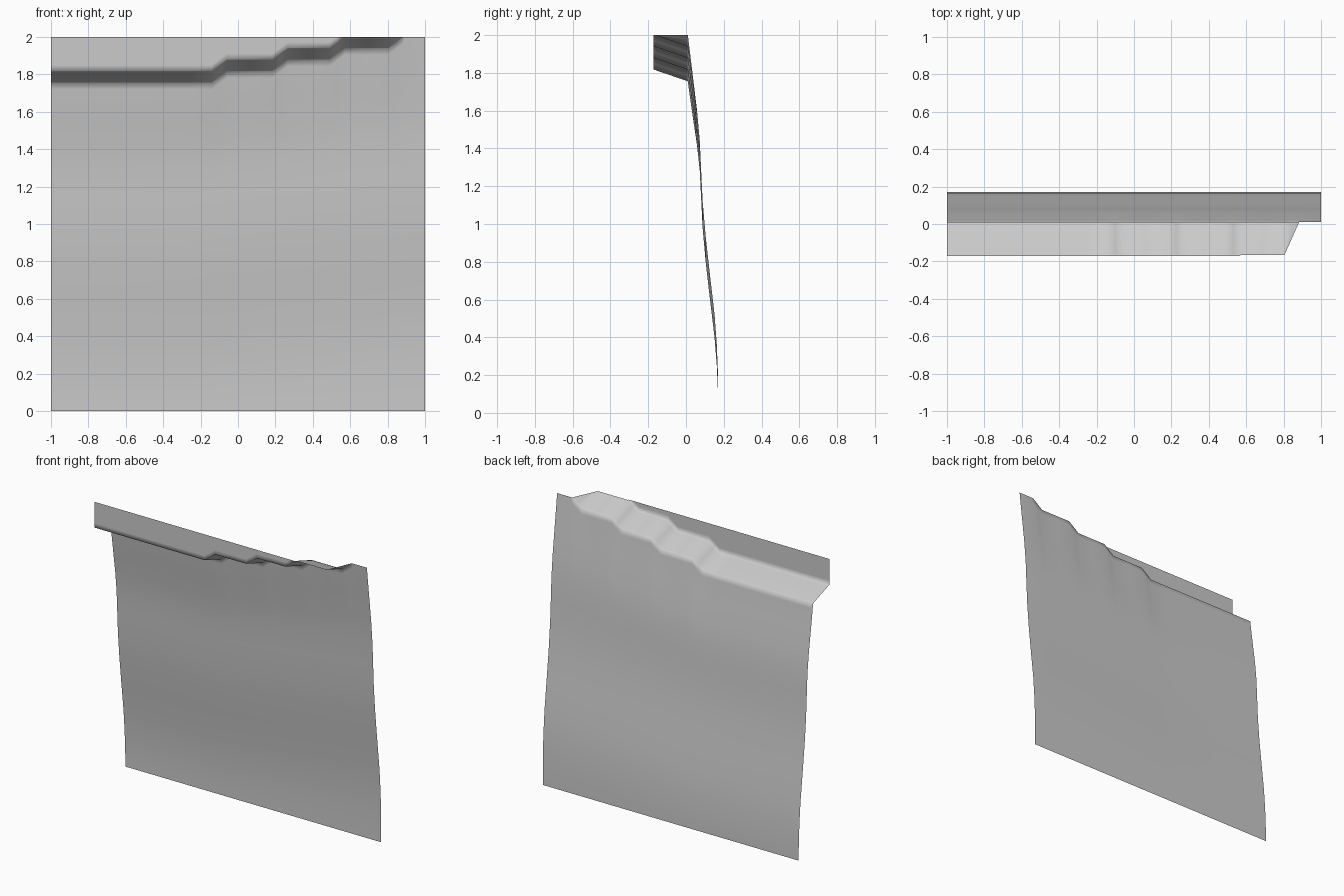
import bpy, bmesh

if "Cube" in bpy.data.objects:
    bpy.data.objects.remove(bpy.data.objects["Cube"])

# Side profile of the sheet: (y, z, how strongly the terrace rise lifts this point)
PROFILE = [(0.17, 0.0, 0.0), (0.17, 0.09, 0.4), (0.163, 0.25, 0.45), (0.151, 0.4, 0.5),
           (0.127, 0.6, 0.52), (0.104, 0.8, 0.55), (0.088, 0.98, 0.58), (0.08, 1.14, 0.6),
           (0.073, 1.28, 0.65), (0.058, 1.42, 0.75), (0.034, 1.58, 0.9), (0.014, 1.72, 1.0),
           (0.01, 1.755, 1.0), (0.0, 1.759, 1.0), (-0.16, 1.814, 1.0), (-0.172, 1.818, 1.0),
           (-0.172, 1.85, 1.0), (-0.172, 2.05, 1.0)]
STEPS = [-0.10, 0.225, 0.53, 0.845]      # centres of the terrace steps along x
RISE, HALF = 0.0615, 0.04


def stepped(x):
    return RISE * sum(min(1, max(0, (x - s + HALF) / (2 * HALF))) for s in STEPS)


def gradual(x):
    return RISE * len(STEPS) * min(1, max(0, (x + 0.25) / 1.2))


# Columns: both ends, each step edge, and the middle of each terrace
xs = [-1.0, -0.6, -0.25, 1.0]
for s in STEPS:
    xs += [s - HALF, s, s + HALF]
xs += [(a + b) / 2 for a, b in zip(STEPS, STEPS[1:])]
xs.sort()

# Draped sheet with a stepped overhanging lip
bm = bmesh.new()
grid = []
for x in xs:
    col = []
    for y, z, w in PROFILE:
        t = max(0, min(1, (w - 0.6) / 0.4))
        lift = w * (gradual(x) * (1 - t) + stepped(x) * t)
        col.append(bm.verts.new((x, y, z + lift)))
    grid.append(col)
for a, b in zip(grid, grid[1:]):
    for j in range(len(PROFILE) - 1):
        bm.faces.new((a[j], b[j], b[j + 1], a[j + 1]))

# Trim flat along the top
bmesh.ops.bisect_plane(bm, geom=bm.verts[:] + bm.edges[:] + bm.faces[:], dist=1e-5,
                       plane_co=(0, 0, 2), plane_no=(0, 0, 1), clear_outer=True)
for f in bm.faces:
    f.smooth = True
mesh = bpy.data.meshes.new("stepped_sheet")
bm.to_mesh(mesh)
bm.free()

grey = bpy.data.materials.new("light grey")
grey.diffuse_color = (0.6, 0.6, 0.6, 1)
grey.use_nodes = True
grey.node_tree.nodes["Principled BSDF"].inputs["Base Color"].default_value = grey.diffuse_color
mesh.materials.append(grey)
sheet = bpy.data.objects.new("stepped_sheet", mesh)
bpy.context.collection.objects.link(sheet)
